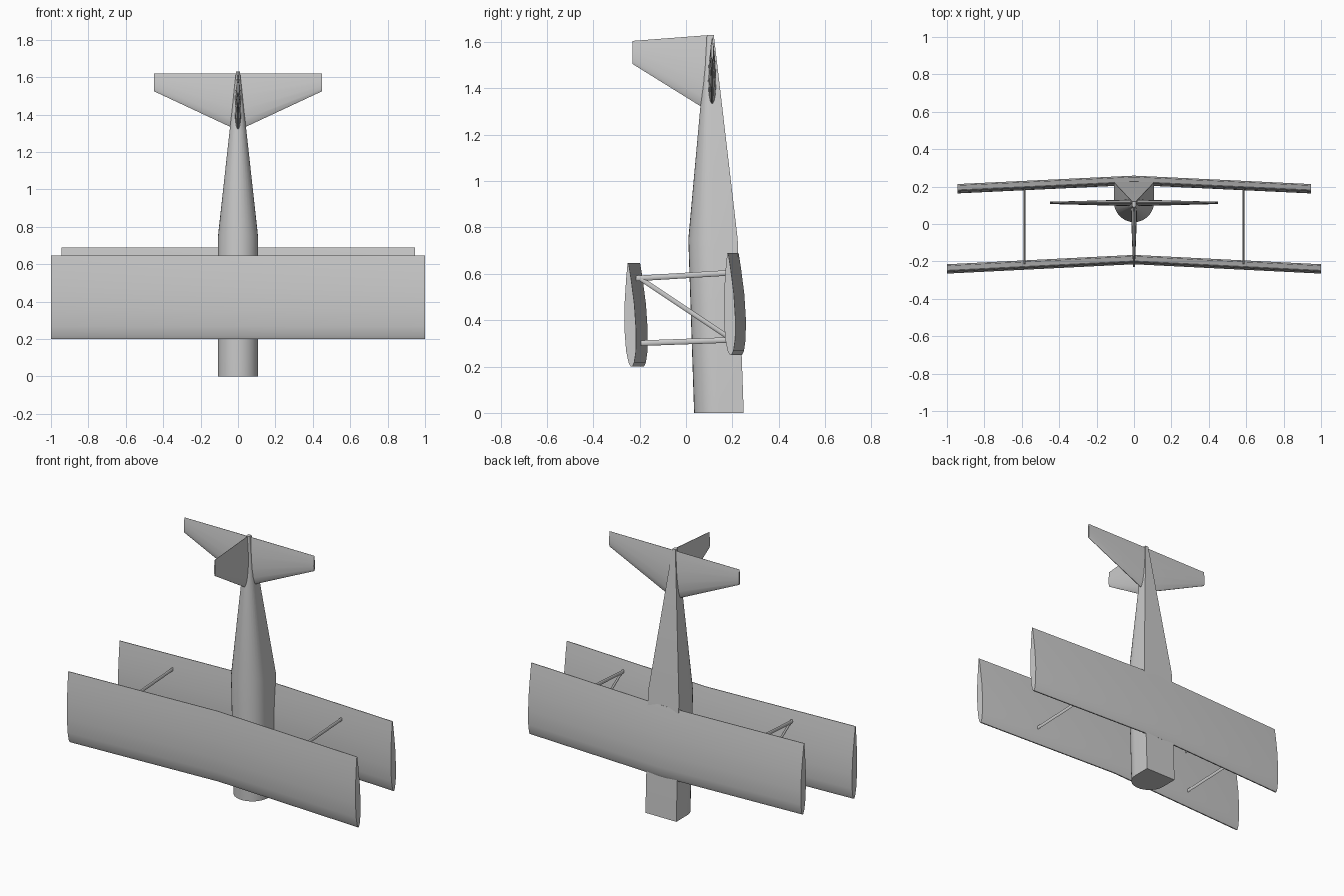
import bpy, bmesh, math
from mathutils import Vector

if "Cube" in bpy.data.objects:
    bpy.data.objects.remove(bpy.data.objects["Cube"], do_unlink=True)

grey = bpy.data.materials.new("light grey")
grey.use_nodes = True
colour = (0.6, 0.6, 0.6, 1)
grey.diffuse_color = colour
grey.node_tree.nodes["Principled BSDF"].inputs["Base Color"].default_value = colour


def loft(name, rings, angle=30):
    """Skin a list of closed rings and cap both ends."""
    bm = bmesh.new()
    loops = [[bm.verts.new(p) for p in ring] for ring in rings]
    n = len(loops[0])
    for a, b in zip(loops, loops[1:]):
        for i in range(n):
            j = (i + 1) % n
            bm.faces.new((a[i], a[j], b[j], b[i]))
    bm.faces.new(loops[0])
    bm.faces.new(loops[-1])
    bmesh.ops.recalc_face_normals(bm, faces=bm.faces)
    mesh = bpy.data.meshes.new(name)
    bm.to_mesh(mesh)
    bm.free()
    mesh.materials.append(grey)
    obj = bpy.data.objects.new(name, mesh)
    bpy.context.collection.objects.link(obj)
    bpy.ops.object.select_all(action='DESELECT')
    obj.select_set(True)
    bpy.context.view_layer.objects.active = obj
    bpy.ops.object.shade_smooth_by_angle(angle=math.radians(angle))
    return obj


# Half thickness along the chord, from leading to trailing edge
FOIL = [(0, 0.15), (0.04, 0.5), (0.15, 0.85), (0.35, 1), (0.6, 0.85), (0.85, 0.42), (1, 0.08)]


def foil(lead, trail, thick):
    """Aerofoil ring between two points, thickened along a vector."""
    lead, trail, thick = Vector(lead), Vector(trail), Vector(thick)
    up = [lead.lerp(trail, t) + thick * h for t, h in FOIL]
    low = [lead.lerp(trail, t) - thick * h for t, h in FOIL]
    return up + low[::-1]


# Fuselage: rounded on the front, square on the back, tapering to the tail
def fuselage_ring(z, half, front, back):
    centre = front + half
    arc = [math.pi * (1 + i / 16) for i in range(17)]
    ring = [(half * math.cos(a), centre + half * math.sin(a), z) for a in arc]
    return ring + [(half, back, z), (-half, back, z)]


loft("fuselage", [fuselage_ring(0, 0.107, 0.035, 0.249),
                  fuselage_ring(0.75, 0.107, 0.01, 0.223),
                  fuselage_ring(1.63, 0.01, 0.09, 0.12)])


# Two wings, each bent at the middle
def wing(name, span, drop, y_lead, y_trail, z_lead, z_trail):
    loft(name, [foil((x, y_lead - d, z_lead), (x, y_trail - d, z_trail), (0, 0.025, 0))
                for x, d in ((-span, drop), (0, 0), (span, drop))])


wing("upper_wing", 1.0, 0.05, -0.185, -0.2, 0.2, 0.647)
wing("lower_wing", 0.945, 0.045, 0.238, 0.225, 0.25, 0.69)

# Tailplane and fin
loft("tailplane", [foil((x, 0.113, z), (x, 0.113, 1.62), (0, t, 0))
                   for x, z, t in ((-0.45, 1.525, 0.006), (0, 1.315, 0.018), (0.45, 1.525, 0.006))])
loft("fin", [foil((0, 0.1, 1.3), (0, 0.1, 1.63), (0.018, 0, 0)),
             foil((0, -0.23, 1.505), (0, -0.23, 1.605), (0.005, 0, 0))])


# Wing struts: two straight and one diagonal on each side
def strut(name, x, start, end, width=0.012, depth=0.005):
    rings = []
    for y, z in (start, end):
        rings.append([(x + depth * math.cos(a), y, z + width * math.sin(a))
                      for a in (i * math.tau / 8 for i in range(8))])
    loft(name, rings, 60)


for side, x in (("left", 0.585), ("right", -0.585)):
    strut(side + "_rear_strut", x, (-0.215, 0.58), (0.2, 0.605))
    strut(side + "_front_strut", x, (-0.215, 0.3), (0.2, 0.315))
    strut(side + "_diagonal_strut", x, (-0.205, 0.585), (0.2, 0.315))
